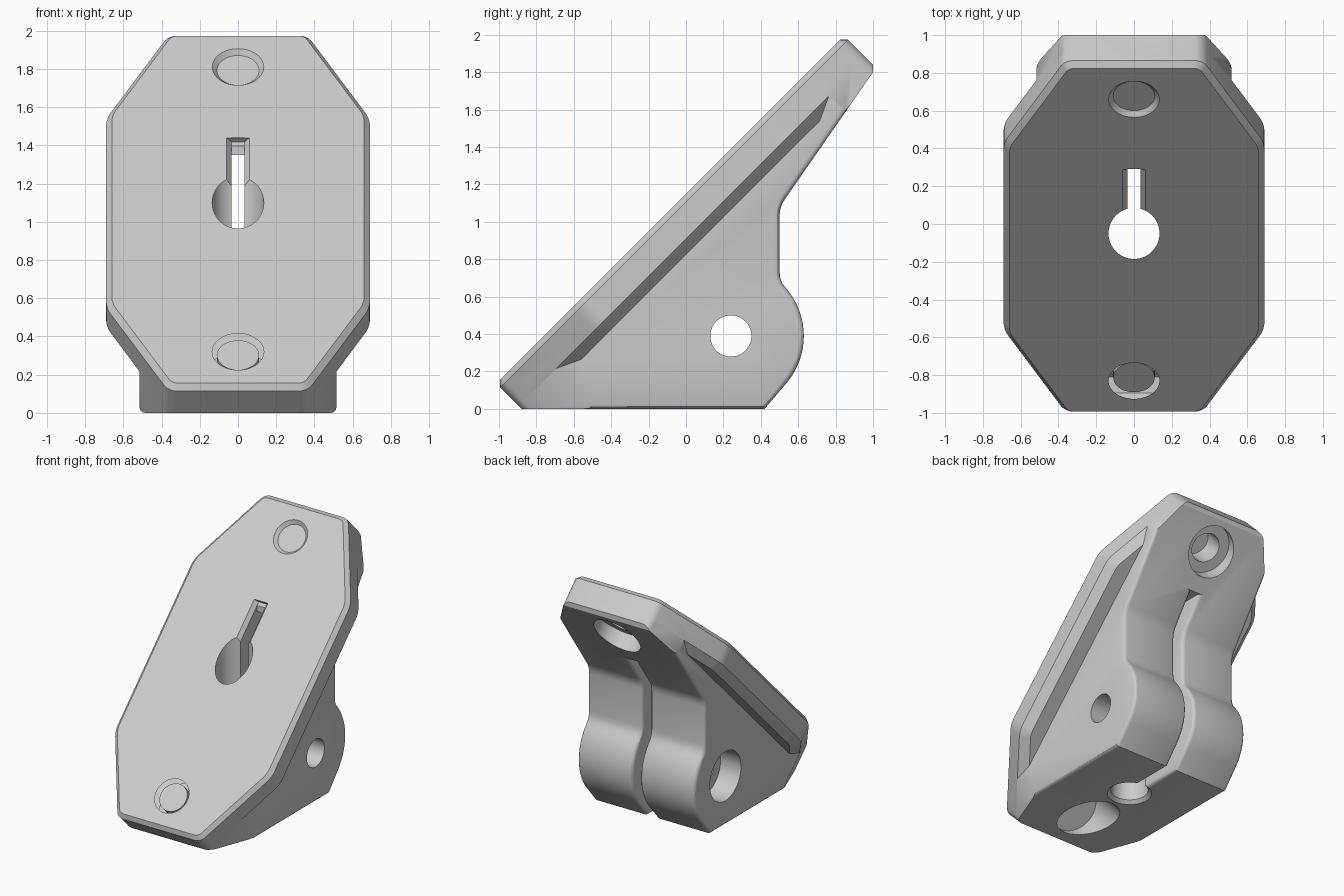
import bpy, bmesh
from math import radians, cos, sin
from mathutils import Matrix

if "Cube" in bpy.data.objects:
    bpy.data.objects.remove(bpy.data.objects["Cube"])

# Frame of the sloped plate: x across, y up the slope, z out of its face
SLOPE = Matrix.Translation((0, -0.085, 1.065)) @ Matrix.Rotation(radians(45), 4, 'X')
LAYOUT = {'X': lambda a, b, c: (c, a, b),
          'Y': lambda a, b, c: (a, c, b),
          'Z': lambda a, b, c: (a, b, c)}

grey = bpy.data.materials.new("light_grey")
grey.use_nodes = True
grey.diffuse_color = (0.6, 0.6, 0.6, 1)
grey.node_tree.nodes["Principled BSDF"].inputs["Base Color"].default_value = (0.6, 0.6, 0.6, 1)


def finish(name, bm, matrix=Matrix()):
    bmesh.ops.recalc_face_normals(bm, faces=bm.faces)
    mesh = bpy.data.meshes.new(name)
    bm.to_mesh(mesh)
    bm.free()
    mesh.transform(matrix)
    mesh.materials.append(grey)
    ob = bpy.data.objects.new(name, mesh)
    bpy.context.collection.objects.link(ob)
    return ob


def bevel(bm, edges, size, segments):
    bmesh.ops.bevel(bm, geom=list(edges), offset=size, segments=segments,
                    profile=0.5, affect='EDGES', clamp_overlap=True)


def prism(pts, lo, hi, axis):
    """Extrude a closed outline along an axis; also return its side edges."""
    bm = bmesh.new()
    put = LAYOUT[axis]
    ends = [[bm.verts.new(put(a, b, c)) for a, b in pts] for c in (lo, hi)]
    for ring in ends:
        bm.faces.new(ring)
    for i in range(len(pts)):
        j = (i + 1) % len(pts)
        bm.faces.new((ends[0][i], ends[0][j], ends[1][j], ends[1][i]))
    bmesh.ops.recalc_face_normals(bm, faces=bm.faces)
    return bm, [bm.edges.get((p, q)) for p, q in zip(*ends)]


def block(name, x, y, z):
    return finish(name, prism([(y[0], z[0]), (y[1], z[0]), (y[1], z[1]), (y[0], z[1])],
                              x[0], x[1], 'X')[0])


def cone(name, r_low, r_high, low, high, matrix):
    bm = bmesh.new()
    bmesh.ops.create_cone(bm, cap_ends=True, segments=64, radius1=r_low,
                          radius2=r_high, depth=high - low,
                          matrix=Matrix.Translation((0, 0, (low + high) / 2)))
    return finish(name, bm, matrix)


def combine(target, other, operation):
    mod = target.modifiers.new("combine", 'BOOLEAN')
    mod.operation = operation
    mod.solver = 'EXACT'
    mod.object = other
    bpy.context.view_layer.objects.active = target
    bpy.ops.object.modifier_apply(modifier=mod.name)
    bpy.data.objects.remove(other)


# Eight-sided outline shared by the plate and the block behind it
octagon = [(0.69, -0.70), (0.69, 0.70), (0.364, 1.315), (-0.364, 1.315),
           (-0.69, 0.70), (-0.69, -0.70), (-0.364, -1.315), (0.364, -1.315)]


def octagon_prism(low, high):
    bm, corners = prism(octagon, low, high, 'Z')
    bevel(bm, corners, 0.045, 4)
    return bm


# Plate with a fine front chamfer and a larger rear one
bm = octagon_prism(-0.23, 0)
for level, size in ((0, 0.03), (-0.23, 0.06)):
    bevel(bm, [e for e in bm.edges if all(abs(v.co.z - level) < 1e-5 for v in e.verts)],
          size, 1)
bracket = finish("angled_bracket", bm, SLOPE)

# Side profile of the clamp body, with a round lug at the back
lug_y, lug_z, lug_r = 0.24, 0.39, 0.39
profile = [(-1, 0), (0.42, 0)]
for step in range(-40, 41, 5):
    t = radians(step)
    profile.append((lug_y + lug_r * cos(t), lug_z + lug_r * sin(t)))
profile += [(0.515, 0.67), (0.504, 0.70), (0.5, 0.735),
            (0.5, 1.035), (0.504, 1.065), (0.515, 1.098), (0.53, 1.123),
            (1, 1.8), (1, 2)]


def rounded_half(side):
    bm, sides = prism(profile, side * 0.035, side * 0.515, 'X')
    rim = [e for e in bm.edges if e not in sides]
    bevel(bm, rim, 0.028, 3)
    return finish("clamp_half", bm)


# Two clamp halves joined by a solid web away from the slit
body = finish("web", prism(profile, -0.1, 0.1, 'X')[0])
combine(body, block("web_gap", (-0.2, 0.2), (-0.05, 2), (-1, 1.35)), 'DIFFERENCE')
for side in (-1, 1):
    combine(body, rounded_half(side), 'UNION')
combine(body, finish("end_trim", octagon_prism(-2.5, 0.2), SLOPE), 'INTERSECT')
combine(bracket, body, 'UNION')

# Slit, front slot and its chamfer
cutters = [block("slit", (-0.035, 0.035), (-0.05, 2), (-1, 1.35)),
           block("slot", (-0.035, 0.035), (-0.05, 0.29), (0.5, 2)),
           finish("slot_chamfer", prism([(-0.035, -0.03), (0.035, -0.03),
                                         (0.077, 0.02), (-0.077, 0.02)],
                                        0.05, 0.53, 'Y')[0], SLOPE)]

# Upright post hole with a chamfered mouth underneath
post = Matrix.Translation((0, -0.05, 0))
cutters += [cone("post_hole", 0.135, 0.135, -0.5, 2.2, post),
            cone("post_mouth", 0.185, 0.135, -0.025, 0.025, post)]

# Screw holes through the plate, counterbored from behind
for end in (-1, 1):
    screw = SLOPE @ Matrix.Translation((0, end * 1.054, 0))
    cutters += [cone("screw_hole", 0.11, 0.11, -0.5, 0.2, screw),
                cone("screw_mouth", 0.11, 0.16, -0.025, 0.025, screw),
                cone("screw_counterbore", 0.19, 0.19, -0.8, -0.2, screw)]

# Cross bolt hole, counterbored on the right
bolt = Matrix.Translation((0, lug_y, lug_z)) @ Matrix.Rotation(radians(90), 4, 'Y')
cutters += [cone("bolt_hole", 0.11, 0.11, -1, 1, bolt),
            cone("bolt_counterbore", 0.195, 0.195, 0.335, 1, bolt)
            if (bolt @ Matrix.Translation((0, 0, 1))).translation.x < 0 else
            cone("bolt_counterbore", 0.195, 0.195, -1, -0.335, bolt)]

for cutter in cutters:
    combine(bracket, cutter, 'DIFFERENCE')

bpy.ops.object.select_all(action='DESELECT')
bracket.select_set(True)
bpy.context.view_layer.objects.active = bracket
bpy.ops.object.shade_smooth_by_angle(angle=radians(30))
